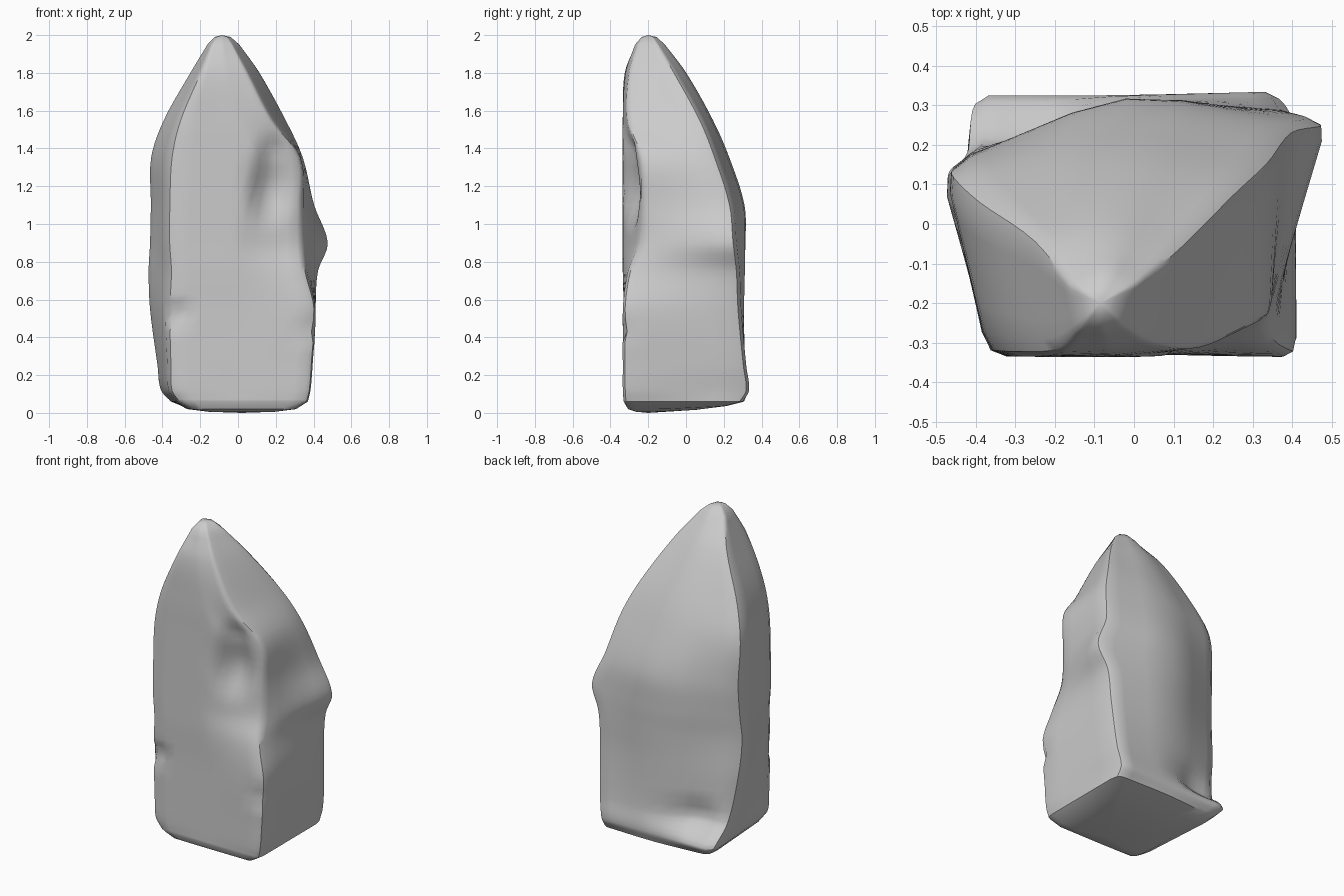
import bpy, bmesh, math
from mathutils import Vector

if "Cube" in bpy.data.objects:
    bpy.data.objects.remove(bpy.data.objects["Cube"])

# Cross-sections: z, then x,y of front-left, front-mid, front-right, back-right, back-mid, back-left
SECTIONS = [
    (.06, -.32, -.325, 0, -.33, .37, -.33, .37, .30, 0, .31, -.36, .28),
    (.12, -.36, -.33, .02, -.33, .385, -.335, .37, .335, -.05, .325, -.415, .325),
    (.25, -.365, -.33, .02, -.33, .395, -.335, .39, .32, -.03, .31, -.435, .20),
    (.55, -.37, -.33, .02, -.33, .41, -.335, .41, .29, -.03, .315, -.48, .15),
    (.75, -.36, -.335, .01, -.335, .36, -.305, .43, .28, -.03, .325, -.49, .13),
    (.90, -.37, -.335, 0, -.335, .34, -.245, .49, .26, -.03, .335, -.48, .14),
    (1.10, -.37, -.335, .03, -.335, .34, -.23, .41, .24, -.02, .33, -.475, .15),
    (1.35, -.36, -.335, .09, -.335, .33, -.24, .345, .16, -.04, .245, -.475, .13),
    (1.55, -.31, -.335, 0, -.335, .18, -.31, .26, .08, -.05, .155, -.405, .065),
    (1.80, -.20, -.325, -.06, -.32, .05, -.30, .12, -.06, -.06, .01, -.26, -.035),
    (1.95, -.14, -.265, -.08, -.27, -.03, -.255, .01, -.15, -.07, -.105, -.165, -.15),
]
ROUND = (.13, .10, .08, .10, .3, .13)       # corner softness
# Chips: centre, radius (x/y), radius (z), push direction
DENTS = [
    ((.16, -.28, 1.20), .15, .27, (0, .055, 0)),
    ((.18, -.29, 1.40), .10, .09, (0, .015, 0)),
    ((-.33, -.33, .53), .08, .08, (.02, .03, 0)),
    ((.37, -.33, .45), .07, .07, (-.02, .02, 0)),
    ((-.24, .28, .25), .22, .14, (0, -.035, 0)),
]


def tangent(i):
    a, b = SECTIONS[max(i - 1, 0)], SECTIONS[min(i + 1, len(SECTIONS) - 1)]
    return [(q - p) / (b[0] - a[0]) for p, q in zip(a, b)]


def section_between(i, t):
    a, b = SECTIONS[i], SECTIONS[i + 1]
    dz = b[0] - a[0]
    h = (2*t**3 - 3*t**2 + 1, t**3 - 2*t**2 + t, -2*t**3 + 3*t**2, t**3 - t**2)
    return [h[0]*p + h[1]*dz*m + h[2]*q + h[3]*dz*n
            for p, m, q, n in zip(a, tangent(i), b, tangent(i + 1))]


def outline(s):
    c = [Vector((s[k], s[k + 1], s[0])) for k in range(1, 13, 2)]
    pts = []
    for k, p in enumerate(c):
        prev, nxt, r = c[k - 1], c[(k + 1) % 6], ROUND[k]
        a, b = p.lerp(prev, r), p.lerp(nxt, r)
        pts += [a, (a + 2*p + b) / 4, b]
        end = nxt.lerp(p, ROUND[(k + 1) % 6])
        pts += [b.lerp(end, f) for f in (.2, .4, .6, .8)]
    return pts


def chip(p):
    out = p.copy()
    for centre, rxy, rz, push in DENTS:
        v = p - Vector(centre)
        d2 = (v.x**2 + v.y**2) / rxy**2 + v.z**2 / rz**2
        if d2 < 1:
            out += Vector(push) * (1 - d2)**2 * 1.3
    return out


# Stack of outlines, from the sagging base to the peak
rings = []
STEPS = 5
base = outline(SECTIONS[0])
low = Vector((.02, -.2, 0))
for f, z in ((.5, .006), (.82, .02)):
    rings.append([Vector((low.x + (p.x - low.x)*f, low.y + (p.y - low.y)*f,
                          z + max(0, p.y + .1)*f*.05)) for p in base])
for i in range(len(SECTIONS) - 1):
    rings += [outline(section_between(i, t / STEPS)) for t in range(STEPS)]
rings.append(outline(SECTIONS[-1]))
peak = Vector((-.085, -.2, 2.0))
rings.append([peak.lerp(p, .5) + Vector((0, 0, .015)) for p in rings[-1]])

# Rock body
bm = bmesh.new()
loops = [[bm.verts.new(chip(p)) for p in ring] for ring in rings]
n = len(loops[0])
for a, b in zip(loops, loops[1:]):
    for k in range(n):
        m = (k + 1) % n
        bm.faces.new((a[k], a[m], b[m], b[k]))
bottom, top = bm.verts.new(low), bm.verts.new(peak)
for k in range(n):
    m = (k + 1) % n
    bm.faces.new((bottom, loops[0][m], loops[0][k]))
    bm.faces.new((top, loops[-1][k], loops[-1][m]))
bmesh.ops.recalc_face_normals(bm, faces=bm.faces)
mesh = bpy.data.meshes.new("standing_rock")
bm.to_mesh(mesh)
bm.free()
rock = bpy.data.objects.new("standing_rock", mesh)
bpy.context.collection.objects.link(rock)
bpy.context.view_layer.objects.active = rock
rock.select_set(True)
bpy.ops.object.shade_smooth_by_angle(angle=math.radians(38))
